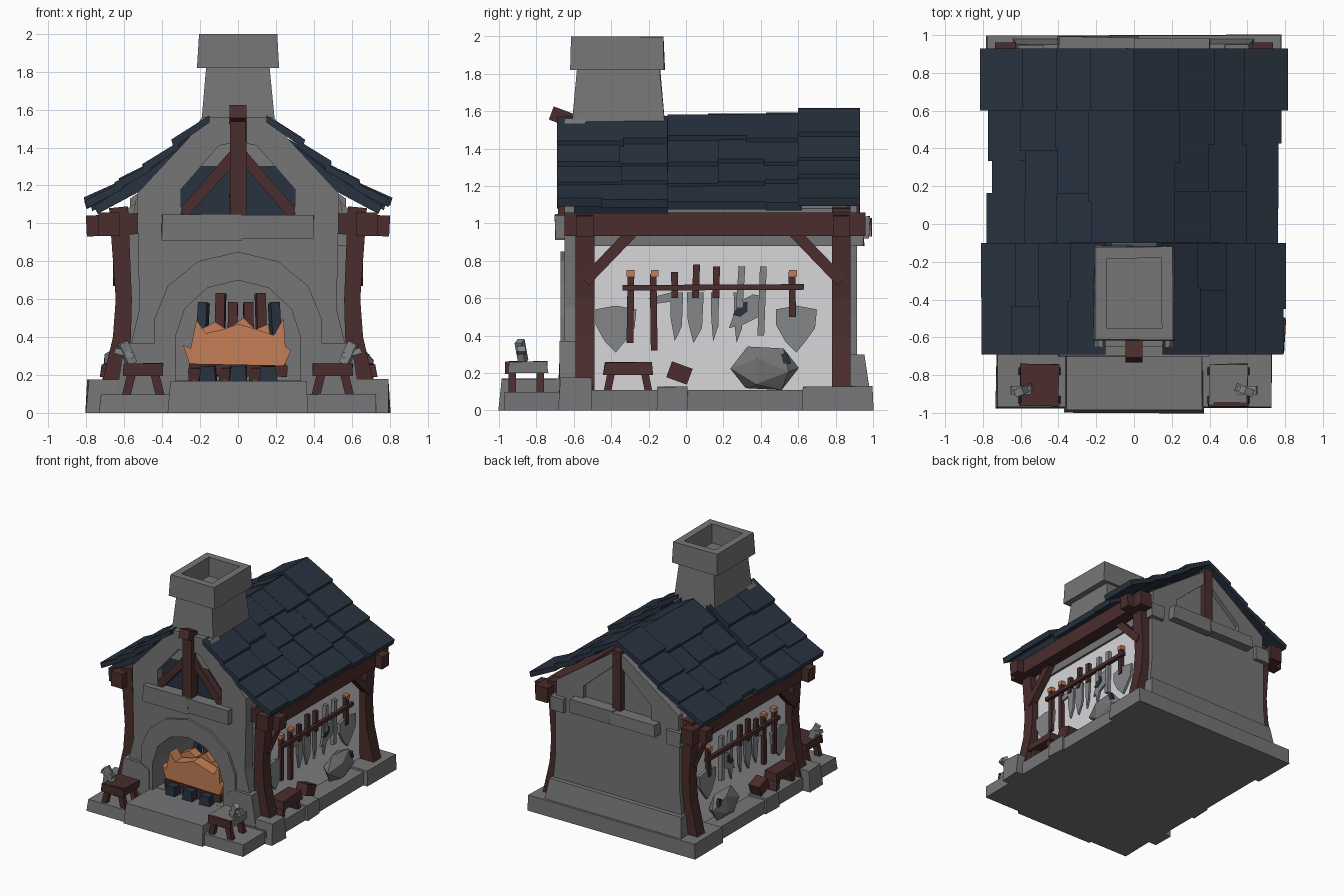
import bpy, bmesh, math, random
from mathutils import Vector, Matrix

if "Cube" in bpy.data.objects:
    bpy.data.objects.remove(bpy.data.objects["Cube"])
random.seed(4)

def material(name, r, g, b):
    m = bpy.data.materials.new(name)
    m.diffuse_color = (r, g, b, 1)
    m.use_nodes = True
    m.node_tree.nodes["Principled BSDF"].inputs["Base Color"].default_value = m.diffuse_color
    return m

STONE = material("grey stone", .18, .18, .185)
PLASTER = material("pale plaster", .68, .68, .71)
SLATE = material("dark blue slate", .021, .032, .051)
WOOD = material("dark red wood", .068, .026, .025)
METAL = material("tool metal", .23, .24, .25)
FLAME = material("orange flame", .55, .21, .09)

def add(name, bm, mat):
    bmesh.ops.recalc_face_normals(bm, faces=bm.faces)
    me = bpy.data.meshes.new(name)
    bm.to_mesh(me)
    bm.free()
    me.materials.append(mat)
    ob = bpy.data.objects.new(name, me)
    bpy.context.collection.objects.link(ob)
    return ob

def prism(name, pts, axis, a, b, mat):
    """Extrude a 2D outline along an axis from a to b."""
    put = {'x': lambda p, t: (t, p[0], p[1]), 'y': lambda p, t: (p[0], t, p[1])}[axis]
    bm = bmesh.new()
    lo = [bm.verts.new(put(p, a)) for p in pts]
    hi = [bm.verts.new(put(p, b)) for p in pts]
    bm.faces.new(lo)
    bm.faces.new(hi)
    for i in range(len(pts)):
        j = (i + 1) % len(pts)
        bm.faces.new((lo[i], lo[j], hi[j], hi[i]))
    return add(name, bm, mat)

def box(name, x, y, z, mat, taper=0, jit=.006, hole=None):
    """Hand-hewn block; taper pulls the top in, hole sinks a shaft into it."""
    bm = bmesh.new()
    bmesh.ops.create_cube(bm, size=1)
    for v in bm.verts:
        k = taper if v.co.z > 0 else 0
        sx, sy = math.copysign(1, v.co.x), math.copysign(1, v.co.y)
        v.co = ((x[0]+x[1])/2 + sx*(abs(x[1]-x[0])/2-k) + random.uniform(-jit, jit),
                (y[0]+y[1])/2 + sy*(abs(y[1]-y[0])/2-k) + random.uniform(-jit, jit),
                z[1] + random.uniform(-jit, 0) if v.co.z > 0 else z[0])
    if hole:
        top = max(bm.faces, key=lambda f: f.calc_center_median().z)
        bmesh.ops.inset_region(bm, faces=[top], thickness=hole[0])
        r = bmesh.ops.extrude_face_region(bm, geom=[top])
        bmesh.ops.delete(bm, geom=[top], context='FACES_ONLY')
        for v in r['geom']:
            if isinstance(v, bmesh.types.BMVert):
                v.co.z -= hole[1]
    return add(name, bm, mat)

def beam(name, p, q, w, d, mat):
    """Square timber between two points."""
    p, q = Vector(p), Vector(q)
    bm = bmesh.new()
    bmesh.ops.create_cube(bm, size=1)
    M = Matrix.Translation((p+q)/2) @ (q-p).to_track_quat('Z', 'Y').to_matrix().to_4x4()
    bmesh.ops.transform(bm, matrix=M @ Matrix.Diagonal((w, d, (q-p).length, 1)), verts=bm.verts)
    return add(name, bm, mat)

def mir(half):
    return half + [(-x, z) for x, z in reversed(half) if x != 0]

# Stone base
box("floor_slab", (-.74, .74), (-.68, .98), (0, .11), STONE, 0, 0)
box("hearth_slab", (-.37, .37), (-1, -.6), (0, .17), STONE, .012, .004)
box("firebox_floor", (-.34, .34), (-.62, -.1), (.05, .17), STONE, 0, 0)
box("back_plinth", (-.78, .78), (.62, 1), (0, .13), STONE, .005, .004)
for s in (-1, 1):
    box("front_step", (s*.3, s*.73), (-.975, -.62), (0, .10), STONE, .004, .004)
    box("corner_block", (s*.55, s*.8), (-.68, -.5), (0, .18), STONE, .008)
    box("edge_block", (s*.55, s*.76), (-.16, .01), (0, .13), STONE, .006)
    prism("facade_buttress", [(s*.36, .1), (s*.36, .33), (s*.44, .37), (s*.6, .37), (s*.64, .1)],
          'y', -.675, -.56, STONE)

# Front facade with arched fireplace and gable opening
arch = mir([(-.33, .1), (-.33, .4), (-.28, .55), (-.16, .66), (0, .7)])
window = mir([(-.3, 1), (-.3, 1.18), (-.1, 1.41), (0, 1.43)])
prism("facade_lower", mir([(-.62, .1), (-.58, .3), (-.52, .55), (-.53, 1)]) + arch[::-1],
      'y', -.65, -.54, STONE)
prism("arch_surround", mir([(-.44, .1), (-.44, .5), (-.37, .67), (-.21, .8), (0, .85)]) + arch[::-1],
      'y', -.67, -.6, STONE)
prism("facade_gable", mir([(-.53, 1), (-.53, 1.16), (-.26, 1.45), (-.19, 1.56)]) + window[::-1],
      'y', -.65, -.54, STONE)
prism("gable_backing", window, 'y', -.58, -.56, SLATE)
prism("firebox_walls", mir([(-.58, .1), (-.58, 1)]) + arch[::-1], 'y', -.55, -.1, STONE)
prism("front_loft", mir([(-.56, 1), (-.54, 1.12), (-.17, 1.46)]), 'y', -.55, -.1, STONE)
box("mantel_left", (-.4, .02), (-.7, -.6), (.91, 1.05), STONE, 0, .004)
box("mantel_right", (0, .4), (-.7, -.6), (.92, 1.045), STONE, 0, .004)
box("front_king_post", (-.042, .042), (-.685, -.6), (1.04, 1.56), WOOD, 0, .003)
beam("king_post_head", (0, -.6, 1.545), (0, -.72, 1.59), .09, .075, WOOD)
for s in (-1, 1):
    beam("gable_brace", (s*.29, -.62, 1.05), (s*.02, -.62, 1.36), .06, .06, WOOD)

# House body and back wall
prism("house_body", mir([(-.58, .1), (-.58, 1.08), (0, 1.5)]), 'y', -.1, .88, STONE)
back_win = mir([(-.32, 1), (-.32, 1.14), (0, 1.42)])
prism("back_gable_frame", mir([(-.57, 1), (-.57, 1.13), (0, 1.53)]) + back_win[::-1],
      'y', .86, .915, STONE)
prism("back_wall", mir([(-.62, .1), (-.58, .5), (-.58, 1)]), 'y', .84, .915, STONE)
box("back_skirting", (-.64, .64), (.84, .98), (.11, .3), STONE, .025)
box("back_ledge_left", (-.4, .02), (.86, .99), (.93, 1.03), STONE)
box("back_ledge_right", (0, .4), (.86, .98), (.92, 1.04), STONE)
box("back_king_post", (-.04, .04), (.86, .93), (1.02, 1.53), WOOD, 0, .003)

# Chimney
box("chimney_stack", (-.215, .215), (-.63, -.09), (1.3, 1.84), STONE, .05, .003)
box("chimney_cap", (-.215, .215), (-.62, -.115), (1.82, 2), STONE, .008, .004, (.085, .22))

# Roof slates in overlapping rows
def roof(y0, y1, prof, cols, rise):
    for s in (-1, 1):
        for i in range(len(prof)-1):
            (xa, za), (xb, zb) = prof[i], prof[i+1]
            cuts = [y0 + (y1-y0)*k/cols for k in range(cols+1)]
            cuts = [c + random.uniform(-.06, .06) if 0 < k < cols else c
                    for k, c in enumerate(cuts)]
            for c0, c1 in zip(cuts, cuts[1:]):
                dz = rise*(c0+c1)/2 + random.uniform(-.006, .006)
                e = random.uniform(.0, .035)
                w, h = xb+e, zb-e*.6+.02+dz
                prism("roof_slate", [(s*xa, za+dz), (s*xa, za+dz+.038),
                                     (s*(w+.012), h+.038), (s*w, h-.005)], 'y', c0, c1, SLATE)

roof(-.69, -.1, [(.15, 1.53), (.31, 1.40), (.46, 1.28), (.61, 1.18), (.77, 1.08)], 2, 0)
roof(-.1, .62, [(0, 1.54), (.2, 1.41), (.38, 1.28), (.56, 1.17), (.74, 1.06)], 3, .02)
roof(.6, .93, [(0, 1.55), (.2, 1.42), (.38, 1.29), (.57, 1.18), (.77, 1.07)], 1, .04)

for s in (-1, 1):
    # Deck closing the raised front roof underneath
    prism("front_roof_deck", [(s*x, z) for x, z in ((.12, 1.55), (.46, 1.285), (.76, 1.09),
          (.74, 1.05), (.46, 1.2), (.12, 1.42))], 'y', -.6, -.095, SLATE)
    # Timber frame
    for y, n in ((-.54, "front"), (.83, "back")):
        prism(n + "_post", [(s*x, z) for x, z in ((.6, .1), (.565, .4), (.56, .6), (.58, 1.09), (.68, 1.08),
                            (.645, .6), (.66, .4), (.73, .1))], 'y', y-.05, y+.05, WOOD)
        beam(n + "_cross_beam", (s*.5, y, 1.0), (s*.8, y, .985), .09, .11, WOOD)
        d = .26 if y < 0 else -.26
        beam("corner_brace", (s*.63, y, .69), (s*.63, y+d, .96), .06, .06, WOOD)
    beam("eave_beam", (s*.68, -.65, .995), (s*.68, .96, .995), .11, .125, WOOD)
    # Plastered side wall
    prism("plaster_panel", [(-.5, .1), (.8, .1), (.8, .9), (-.5, .9)], 'x', s*.57, s*.59, PLASTER)
    box("wall_head_stone", (s*.48, s*.61), (-.56, .95), (.88, 1), STONE, 0, .004)
    # Tool rack
    x0, x1, xm = s*.602, s*.618, s*.612
    beam("tool_rail", (s*.63, -.34, .655), (s*.63, .63, .66), .03, .03, WOOD)
    for y, zb, zt, m in ((-.3, .36, .74, WOOD), (-.17, .32, .73, WOOD), (-.06, .6, .74, WOOD),
                         (.05, .6, .78, WOOD), (.16, .6, .77, WOOD), (.285, .55, .77, METAL),
                         (.4, .4, .77, METAL), (.57, .5, .74, WOOD)):
        beam("tool_handle", (xm, y, zb), (xm, y+random.uniform(-.01, .015), zt), .03, .036, m)
        if y in (-.3, -.17, .57):
            beam("tool_knob", (xm, y+.003, .715), (xm, y+.003, .75), .042, .042, FLAME)
    spade = [(-.11, .18), (0, .2), (.11, .18), (.1, .08), (.05, .01), (0, -.05), (-.06, .01), (-.11, .1)]
    for y, z in ((-.375, .36), (.59, .36)):
        prism("spade_blade", [(y+a, z+b) for a, b in spade], 'x', s*.596, s*.616, METAL)
    for y, w, z in ((-.05, .035, .37), (.05, .045, .36), (.155, .022, .37), (.28, .025, .36)):
        prism("hanging_blade", [(y-w, .63), (y+w, .63), (y+w*.8, z+.08), (y-.01, z), (y-w*.9, z+.12)],
              'x', x0, x1, METAL)
    prism("small_axe_head", [(-.2, .6), (-.08, .63), (-.05, .61), (-.09, .58), (-.16, .57)], 'x', x0, x1, METAL)
    prism("large_axe_head", [(.23, .44), (.28, .58), (.36, .62), (.41, .61), (.39, .5), (.31, .46)], 'x', x0, x1, METAL)
    prism("axe_inlay", [(.25, .51), (.29, .58), (.33, .58), (.33, .53), (.29, .5)], 'x', x0, s*.624, SLATE)
    # Boulder leaning on the wall
    bm = bmesh.new()
    bmesh.ops.create_icosphere(bm, subdivisions=1, radius=1.06, matrix=Matrix.Translation(
        (s*.65, .42, .225)) @ Matrix.Diagonal((.07, .18, .125, 1)) @ Matrix.Rotation(.5, 4, 'X'))
    add("boulder", bm, STONE)
    prism("boulder_chip", [(.51, .3), (.54, .31), (.56, .25), (.52, .25)], 'x', s*.67, s*.695, SLATE)
    # Side bench and wood block
    box("side_bench_top", (s*.6, s*.73), (-.44, -.18), (.19, .26), WOOD, .008)
    for y in (-.4, -.22):
        beam("side_bench_leg", (s*.665, y-(.02 if y < -.3 else -.02), .1), (s*.665, y, .2), .1, .04, WOOD)
    beam("wood_block", (s*.66, -.09, .22), (s*.66, .02, .18), .1, .09, WOOD)
    # Front work stool
    cx = s*.5
    box("stool_top", (cx-.1, cx+.1), (-.95, -.74), (.2, .265), STONE if s > 0 else WOOD)
    box("stool_front_plank", (cx-.105, cx+.105), (-.965, -.945), (.195, .262), WOOD, 0, .003)
    for a in (-1, 1):
        for y in (-.93, -.78):
            beam("stool_leg", (cx+a*.09, y, .09), (cx+a*.06, y, .21), .04, .045, WOOD)
    beam("stool_tool", (s*.56, -.87, .26), (s*.61, -.89, .37), .04, .05, METAL)
    beam("stool_tool_head", (s*.55, -.88, .3), (s*.65, -.88, .33), .045, .03, METAL)

# Fire: irons, logs, flames and stakes
for x in (-.16, 0, .16):
    box("fire_iron", (x-.045, x+.045), (-.68, -.6), (.165, .25), SLATE, .006)
    beam("fire_log", (x-.07, -.62, .2), (x+.06, -.32, .24), .07, .07, WOOD)
beam("cross_log", (-.26, -.58, .23), (.26, -.58, .22), .06, .06, WOOD)
prism("front_flame", [(-.25, .24), (-.29, .36), (-.25, .34), (-.22, .49), (-.17, .42), (-.08, .44),
      (0, .47), (.1, .44), (.19, .41), (.24, .5), (.25, .35), (.28, .33), (.24, .24)], 'y', -.6, -.5, FLAME)
prism("back_flame", [(-.2, .24), (-.2, .44), (-.12, .48), (-.06, .44), (.03, .5), (.09, .44),
      (.16, .47), (.2, .24)], 'y', -.48, -.4, FLAME)
for i, x in enumerate((-.2, -.1, -.03, .06, .13, .21)):
    beam("standing_stake", (x, -.3, .2), (x*.9, -.24, .58+.05*(i % 3 == 1)), .05, .05, WOOD if i % 5 else SLATE)
